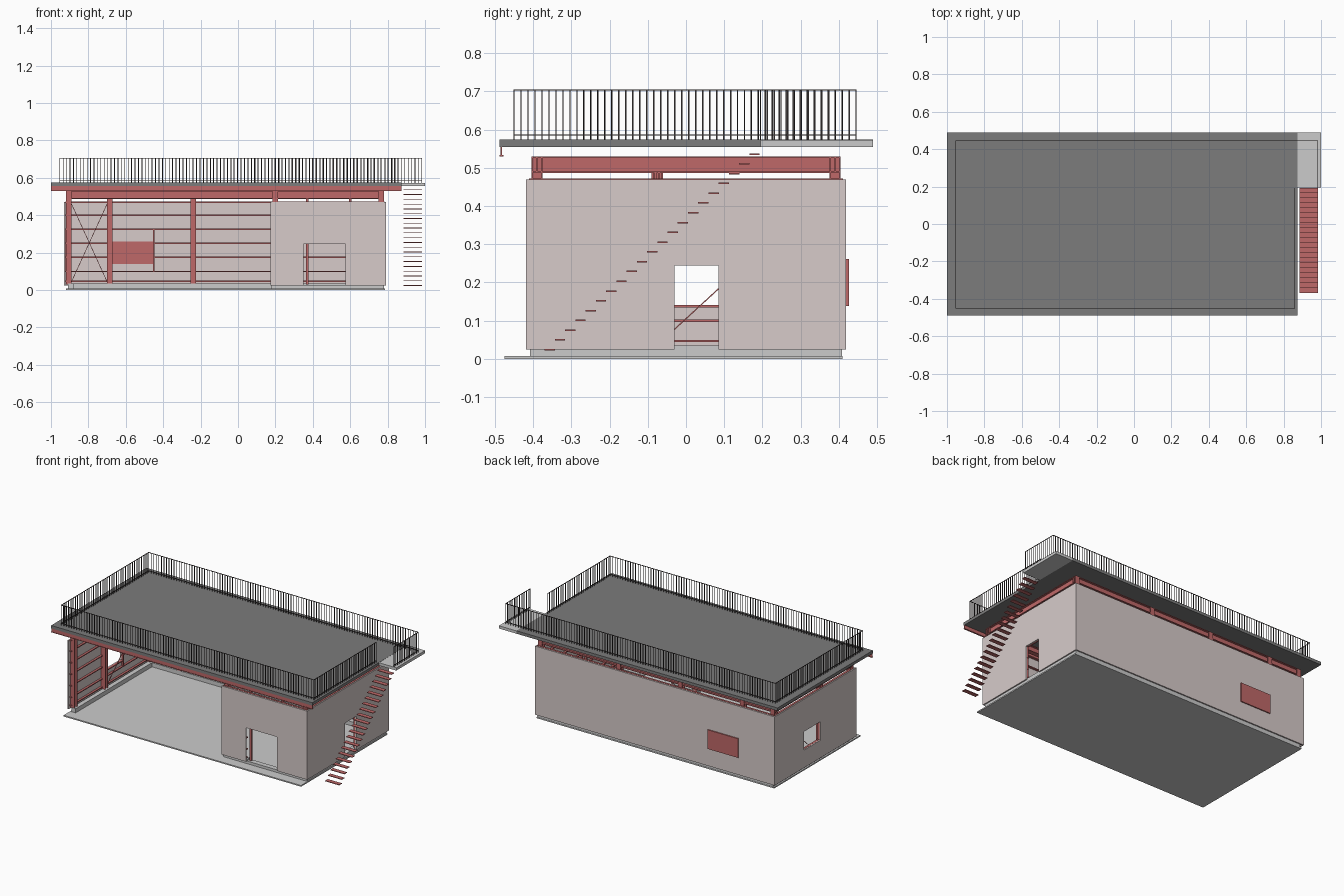
import bpy, bmesh, math
from mathutils import Vector, Matrix

if "Cube" in bpy.data.objects:
    bpy.data.objects.remove(bpy.data.objects["Cube"])


def material(name, rgb):
    m = bpy.data.materials.new(name)
    m.diffuse_color = (*rgb, 1)
    m.use_nodes = True
    m.node_tree.nodes["Principled BSDF"].inputs["Base Color"].default_value = m.diffuse_color
    return m


RED = material("red_steel", (0.52, 0.14, 0.14))
CLAD = material("pale_cladding", (0.68, 0.60, 0.59))
DARK = material("dark_roof", (0.2, 0.2, 0.2))
RAIL = material("rail_black", (0.06, 0.05, 0.05))


def finish(bm, name, mat):
    me = bpy.data.meshes.new(name)
    bm.to_mesh(me)
    bm.free()
    ob = bpy.data.objects.new(name, me)
    bpy.context.collection.objects.link(ob)
    if mat:
        me.materials.append(mat)
    return ob


def boxes(name, items, mat=None):
    """One object from boxes given as x0, x1, y0, y1, z0, z1."""
    bm = bmesh.new()
    for x0, x1, y0, y1, z0, z1 in items:
        mtx = Matrix.Translation(((x0 + x1) / 2, (y0 + y1) / 2, (z0 + z1) / 2))
        bmesh.ops.create_cube(bm, size=1, matrix=mtx @ Matrix.Diagonal((x1 - x0, y1 - y0, z1 - z0, 1)))
    return finish(bm, name, mat)


def rods(name, pairs, mat, w=0.003):
    """Straight thin bars between pairs of points."""
    bm = bmesh.new()
    for a, b in pairs:
        a, b = Vector(a), Vector(b)
        d = b - a
        mtx = Matrix.Translation((a + b) / 2) @ d.to_track_quat('Z', 'Y').to_matrix().to_4x4()
        bmesh.ops.create_cube(bm, size=1, matrix=mtx @ Matrix.Diagonal((w, w, d.length, 1)))
    return finish(bm, name, mat)


def wall(name, axis, at, u0, u1, hole):
    """Thin cladding sheet with one rectangular opening."""
    us, zs = [u0, hole[0], hole[1], u1], sorted({0.025, hole[2], hole[3], 0.47})
    bm = bmesh.new()
    vs = [[bm.verts.new((u, at, z) if axis == 'x' else (at, u, z)) for z in zs] for u in us]
    for i in range(3):
        for j in range(len(zs) - 1):
            if i == 1 and zs[j] == hole[2]:
                continue
            bm.faces.new((vs[i][j], vs[i + 1][j], vs[i + 1][j + 1], vs[i][j + 1]))
    bmesh.ops.recalc_face_normals(bm, faces=bm.faces)
    ob = finish(bm, name, CLAD)
    mod = ob.modifiers.new("thickness", 'SOLIDIFY')
    mod.thickness, mod.offset = 0.008, 0


def beam_x(x0, x1, y, z0, z1, w=0.03, t=0.004):
    return [(x0, x1, y - w / 2, y + w / 2, z0, z0 + t), (x0, x1, y - w / 2, y + w / 2, z1 - t, z1),
            (x0, x1, y - t / 2, y + t / 2, z0 + t, z1 - t)]


def beam_y(y0, y1, x, z0, z1, w=0.03):
    return [(b[2] + x, b[3] + x, b[0], b[1], b[4], b[5]) for b in beam_x(y0, y1, 0, z0, z1, w)]


def column(x, y, z1=0.53, w=0.03, t=0.005):
    h = w / 2
    return [(x - h, x + h, y - h, y - h + t, 0.03, z1), (x - h, x + h, y + h - t, y + h, 0.03, z1),
            (x - t / 2, x + t / 2, y - h + t, y + h - t, 0.03, z1)]


# floor slab and curbs under the walls
boxes("floor_slab", [(-0.92, 0.785, -0.475, 0.41, 0, 0.008)])
boxes("wall_curbs", [(-0.91, 0.78, 0.375, 0.408, 0.008, 0.035), (-0.91, -0.88, -0.408, 0.375, 0.008, 0.035),
                     (0.75, 0.78, -0.408, 0.375, 0.008, 0.035), (0.18, 0.35, -0.408, -0.375, 0.008, 0.035),
                     (0.35, 0.575, -0.408, -0.375, 0.008, 0.025), (0.575, 0.75, -0.408, -0.375, 0.008, 0.035)])

# cladding
wall("back_wall", 'x', 0.415, -0.93, 0.79, (-0.67, -0.455, 0.14, 0.26))
wall("left_wall", 'y', -0.926, -0.419, 0.419, (-0.05, 0.12, 0.14, 0.26))
wall("right_wall", 'y', 0.786, -0.419, 0.419, (-0.03, 0.085, 0.025, 0.245))
wall("front_wall", 'x', -0.415, 0.175, 0.79, (0.35, 0.575, 0.025, 0.245))
boxes("back_shutter", [(-0.672, -0.453, 0.419, 0.426, 0.138, 0.262)], RED)

# steel columns
cols = []
for x in (-0.905, -0.685, -0.24, 0.2, 0.765):
    cols += column(x, 0.39)
for x in (-0.905, 0.2, 0.765):
    cols += column(x, -0.39)
cols += column(-0.905, -0.075)
cols += column(0.77, -0.075, 0.49, 0.014)
for x in (0.37, 0.6):
    cols += column(x, -0.395, 0.49, 0.014)
boxes("columns", cols, RED)

# roof beams
beams = []
for y in (-0.39, 0.39):
    beams += beam_x(-0.92, 0.78, y, 0.488, 0.53)
for x in (-0.905, -0.685, -0.24, 0.2, 0.765):
    beams += beam_y(-0.375, 0.375, x, 0.486, 0.53)
boxes("roof_beams", beams, RED)

# horizontal girts behind the cladding
girts = []
levels = (0.047, 0.1, 0.175, 0.25, 0.325, 0.4, 0.469)
for z in levels:
    a, b = z - 0.003, z + 0.003
    spans = [(-0.92, -0.672), (-0.453, 0.78)] if 0.14 < z < 0.26 else [(-0.92, 0.78)]
    girts += [(s, e, 0.397, 0.411, a, b) for s, e in spans]
    spans = [(-0.41, -0.05), (0.12, 0.41)] if 0.14 < z < 0.26 else [(-0.41, 0.41)]
    girts += [(-0.922, -0.908, s, e, a, b) for s, e in spans]
    spans = [(-0.41, -0.03), (0.085, 0.41)] if z < 0.245 else [(-0.41, 0.41)]
    girts += [(0.768, 0.782, s, e, a, b) for s, e in spans]
    spans = [(0.18, 0.35), (0.575, 0.78)] if z < 0.245 else [(0.18, 0.78)]
    girts += [(s, e, -0.411, -0.397, a, b) for s, e in spans]
girts += [(-0.922, -0.908, -0.06, 0.13, 0.135, 0.141)]
boxes("wall_girts", girts, RED)

# window jambs and door post
boxes("window_jambs", [(-0.455, -0.447, 0.397, 0.411, 0.1, 0.325), (-0.68, -0.672, 0.397, 0.411, 0.1, 0.325),
                       (-0.922, -0.908, -0.058, -0.05, 0.1, 0.325), (-0.922, -0.908, 0.12, 0.128, 0.1, 0.325),
                       (0.768, 0.782, -0.04, -0.032, 0.035, 0.25), (0.768, 0.782, 0.087, 0.095, 0.035, 0.25)], RED)

# crossed tie rods
rods("cross_bracing", [((-0.89, 0.39, 0.045), (-0.7, 0.39, 0.46)), ((-0.89, 0.39, 0.46), (-0.7, 0.39, 0.045)),
                       ((-0.9, -0.06, 0.05), (-0.9, 0.375, 0.45)), ((-0.9, -0.06, 0.45), (-0.9, 0.375, 0.05))], RED)

# roof deck, fascia and stair landing
boxes("roof_deck", [(-1, 0.875, -0.488, 0.49, 0.555, 0.574)], DARK)
boxes("front_fascia", [(-1, 0.875, -0.486, -0.482, 0.532, 0.555), (-1, 0.875, -0.488, -0.478, 0.53, 0.533)], RED)
boxes("stair_landing", [(0.875, 1, 0.195, 0.49, 0.555, 0.573)])

# railing: runs of rails with evenly spaced balusters
path = [(0.86, 0.19), (0.86, -0.45), (-0.953, -0.45), (-0.953, 0.445), (0.983, 0.445), (0.983, 0.195)]
bars = []
for (xa, ya), (xb, yb) in zip(path, path[1:]):
    for z in (0.586, 0.704):
        bars.append(((xa, ya, z), (xb, yb, z)))
    n = round(math.hypot(xb - xa, yb - ya) / 0.0183)
    for i in range(n + 1):
        x, y = xa + (xb - xa) * i / n, ya + (yb - ya) * i / n
        bars.append(((x, y, 0.573), (x, y, 0.705)))
rods("roof_railing", bars, RAIL, 0.0032)

# open stair treads
n = 21
treads = []
for i in range(n):
    y, z = -0.37 + 0.0268 * i, 0.024 + 0.0256 * i
    treads.append((0.885, 0.985, y, y + 0.027, z - 0.002, z + 0.002))
boxes("stair_treads", treads, RED)
